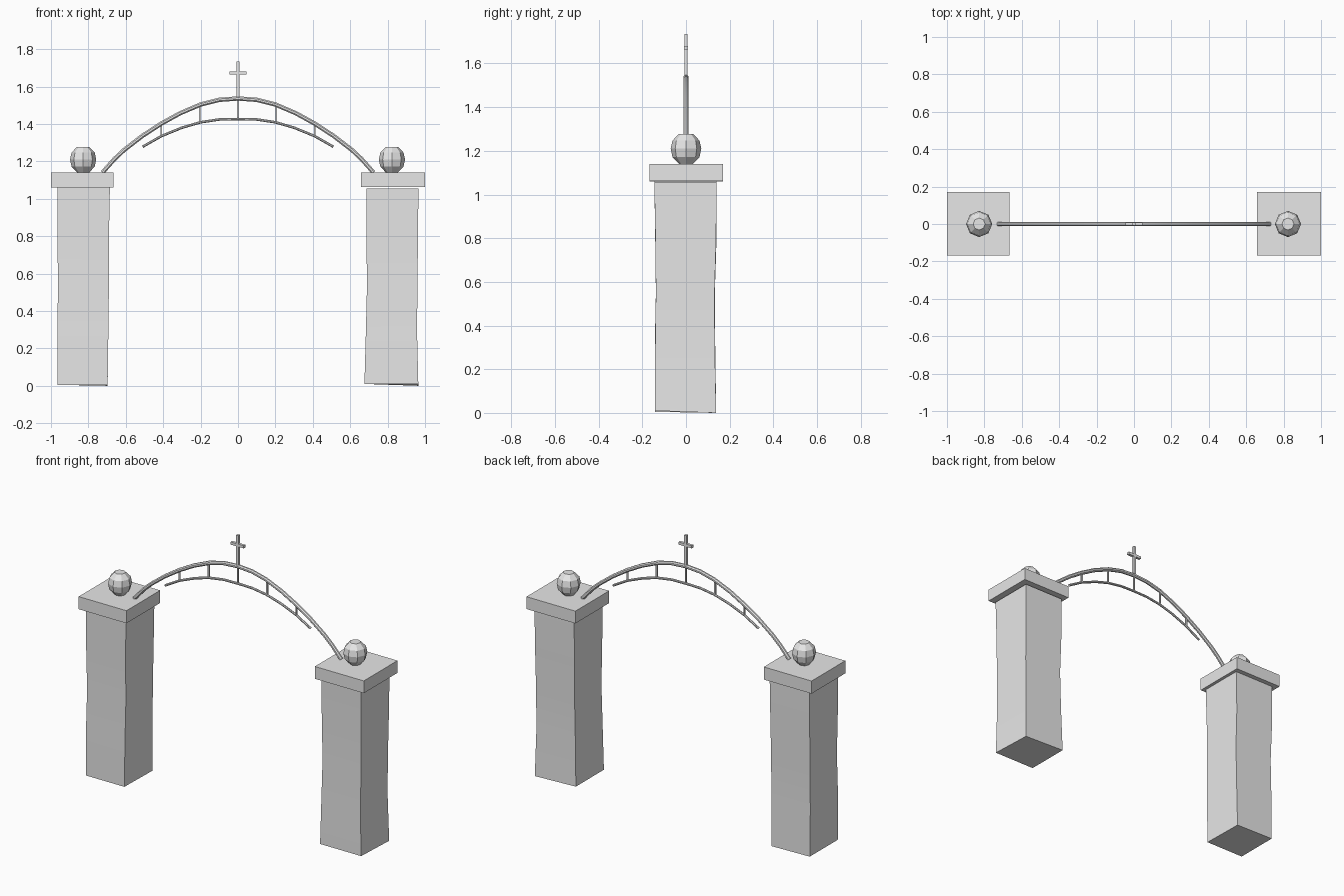
import bpy, bmesh, math
from mathutils import Vector

if "Cube" in bpy.data.objects:
    bpy.data.objects.remove(bpy.data.objects["Cube"])

stone = bpy.data.materials.new("light grey")
stone.diffuse_color = (0.8, 0.8, 0.8, 1)
stone.use_nodes = True
stone.node_tree.nodes["Principled BSDF"].inputs["Base Color"].default_value = stone.diffuse_color


def make(name, bm, smooth=False):
    bmesh.ops.recalc_face_normals(bm, faces=bm.faces)
    mesh = bpy.data.meshes.new(name)
    bm.to_mesh(mesh)
    bm.free()
    mesh.materials.append(stone)
    if smooth:
        mesh.polygons.foreach_set("use_smooth", [True] * len(mesh.polygons))
        mesh.set_sharp_from_angle(angle=math.radians(30))
    ob = bpy.data.objects.new(name, mesh)
    bpy.context.collection.objects.link(ob)
    return ob


def loft(name, rings, smooth=False):
    """Skin a list of equal-length point rings and close both ends."""
    bm = bmesh.new()
    loops = [[bm.verts.new(p) for p in r] for r in rings]
    n = len(loops[0])
    for a, b in zip(loops, loops[1:]):
        for i in range(n):
            j = (i + 1) % n
            bm.faces.new((a[i], a[j], b[j], b[i]))
    bm.faces.new(loops[0])
    bm.faces.new(loops[-1])
    return make(name, bm, smooth)


def rect(x0, x1, y0, y1, z):
    return [(x0, y0, z), (x1, y0, z), (x1, y1, z), (x0, y1, z)]


def box(name, x0, x1, y0, y1, z0, z1):
    return loft(name, [rect(x0, x1, y0, y1, z0), rect(x0, x1, y0, y1, z1)])


def tube(name, half, radius, sides=8):
    """Round bar following a mirrored path in the xz plane."""
    path = [(-x, z) for x, z in reversed(half[1:])] + half
    rings = []
    for i, (x, z) in enumerate(path):
        a, b = path[max(i - 1, 0)], path[min(i + 1, len(path) - 1)]
        t = Vector((b[0] - a[0], 0, b[1] - a[1])).normalized()
        n = Vector((-t.z, 0, t.x))
        ring = []
        for k in range(sides):
            w = math.tau * (k + 0.5) / sides
            ring.append(Vector((x, 0, z)) + radius *
                        (n * math.cos(w) + Vector((0, 1, 0)) * math.sin(w)))
        rings.append(ring)
    return loft(name, rings, True)


# Slightly uneven pillars: x0, x1, y0, y1, z per course
left = [(-.965, -.697, -.143, .138, .005), (-.966, -.693, -.143, .134, .3),
        (-.962, -.69, -.138, .132, .55), (-.966, -.69, -.141, .14, .8),
        (-.964, -.685, -.145, .14, 1.06)]
right = [(.676, .964, -.143, .138, .01), (.684, .957, -.141, .132, .3),
         (.69, .96, -.138, .131, .55), (.686, .962, -.14, .138, .8),
         (.687, .965, -.145, .14, 1.055)]
for name, courses in (("left_pillar", left), ("right_pillar", right)):
    # the base slopes down a little towards one corner
    rings = [rect(*c) for c in courses]
    x, y, z = rings[0][2]
    rings[0][2] = (x, y, 0.0)
    loft(name, rings, True)

# Capstones
box("left_cap", -1.0, -.665, -.168, .17, 1.06, 1.14)
box("right_cap", .657, 1.0, -.168, .17, 1.062, 1.14)

# Faceted finial balls with flat tops
for name, x in (("left_ball", -.828), ("right_ball", .823)):
    profile = [(.032, 1.14), (.062, 1.172), (.07, 1.21), (.062, 1.247), (.032, 1.278)]
    loft(name, [[(x + r * math.cos(k * math.tau / 8),
                  r * math.sin(k * math.tau / 8), z) for k in range(8)]
                for r, z in profile])

# Upper and lower arch bars
tube("main_arch", [(0, 1.536), (.1, 1.529), (.2, 1.504), (.31, 1.457), (.41, 1.402),
                   (.51, 1.337), (.61, 1.26), (.66, 1.213), (.725, 1.14)], .0125)
tube("lower_arch", [(0, 1.426), (.1, 1.424), (.2, 1.409), (.3, 1.38),
                    (.41, 1.335), (.51, 1.278)], .0075)

# Struts between the arches
for i, (x, z0, z1) in enumerate([(.205, 1.408, 1.502), (.41, 1.335, 1.402)]):
    for side in (-1, 1):
        box(f"strut_{i}_{'left' if side < 0 else 'right'}",
            side * x - .0045, side * x + .0045, -.0045, .0045, z0, z1)

# Cross with its post running down to the lower arch
box("centre_strut", -.005, .005, -.005, .005, 1.426, 1.54)
box("cross_post", -.0075, .0075, -.0075, .0075, 1.53, 1.735)
box("cross_bar", -.046, .046, -.0085, .0085, 1.664, 1.681)
